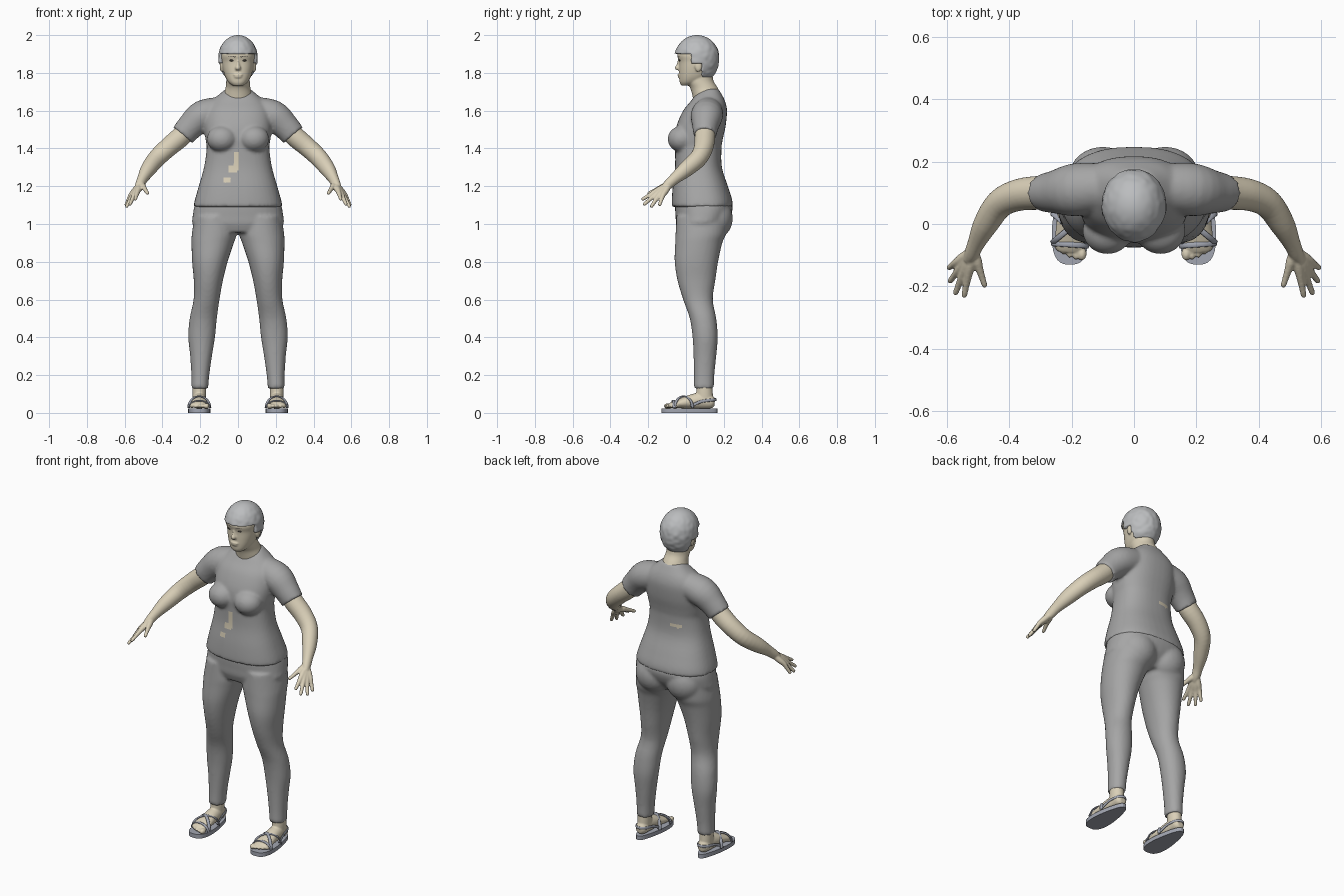
import bpy, bmesh, math
from mathutils import Vector, Matrix, noise

cube = bpy.data.objects.get("Cube")
if cube:
    bpy.data.objects.remove(cube)


def material(name, rgb):
    m = bpy.data.materials.new(name)
    m.use_nodes = True
    m.diffuse_color = (*rgb, 1)
    for node in m.node_tree.nodes:
        if node.type == 'BSDF_PRINCIPLED':
            node.inputs["Base Color"].default_value = (*rgb, 1)
            node.inputs["Roughness"].default_value = 0.8
    return m


SKIN = material("skin", (0.70, 0.63, 0.48))
FABRIC = material("grey fabric", (0.38, 0.38, 0.38))
HAIR = material("light grey hair", (0.50, 0.51, 0.52))
SANDAL = material("blue grey sandal", (0.36, 0.38, 0.44))
DARK = material("dark eye", (0.09, 0.08, 0.07))


def resample(rows, k=4):
    """Catmull-Rom smoothing of rows of numbers."""
    out = []
    for i in range(len(rows) - 1):
        a, b, c, d = (rows[max(0, min(len(rows) - 1, j))] for j in range(i - 1, i + 3))
        for s in range(k):
            t = s / k
            out.append([0.5 * (2 * q + (r - p) * t + (2*p - 5*q + 4*r - w) * t*t
                               + (3*q - p - 3*r + w) * t**3)
                        for p, q, r, w in zip(a, b, c, d)])
    return out + [list(rows[-1])]


def loft(bm, rows, flat=False, n=28, power=2.0):
    """Closed tube through rows of x, y, z, radius u, radius v."""
    rows = resample(rows)
    rings = []
    for i, (x, y, z, ru, rv) in enumerate(rows):
        c, u, v = Vector((x, y, z)), Vector((1, 0, 0)), Vector((0, 1, 0))
        if not flat:
            t = Vector(rows[min(i + 1, len(rows) - 1)][:3]) - Vector(rows[max(i - 1, 0)][:3])
            t.normalize()
            u = t.cross(Vector((0, 0, 1))).normalized()
            v = u.cross(t)
        ring = []
        for j in range(n):
            a = math.tau * j / n
            ca, sa = math.cos(a), math.sin(a)
            e = 2 / power
            ring.append(bm.verts.new(c + u * ru * math.copysign(abs(ca)**e, ca)
                                     + v * rv * math.copysign(abs(sa)**e, sa)))
        rings.append(ring)
    for a, b in zip(rings, rings[1:]):
        for j in range(n):
            bm.faces.new((a[j], a[(j + 1) % n], b[(j + 1) % n], b[j]))
    bm.faces.new(rings[0][::-1])
    bm.faces.new(rings[-1])


def boxes(bm, rows, power=2.3):
    """Upright loft from rows of z, x min, x max, y front, y back."""
    loft(bm, [((a + b) / 2, (f + k) / 2, z, (b - a) / 2, (k - f) / 2)
              for z, a, b, f, k in rows], True, 40, power)


def centred(bm, rows, power=2.3):
    boxes(bm, [(z, -h, h, f, k) for z, h, f, k in rows], power)


def ball(bm, centre, radii):
    bmesh.ops.create_uvsphere(bm, u_segments=24, v_segments=16, radius=1,
                              matrix=Matrix.Translation(centre) @ Matrix.Diagonal((*radii, 1)))


def mirror(bm):
    new = bmesh.ops.duplicate(bm, geom=bm.verts[:] + bm.edges[:] + bm.faces[:])["geom"]
    for v in new:
        if isinstance(v, bmesh.types.BMVert):
            v.co.x *= -1


def finish(bm, name, mats, voxel=None, smooth=3):
    bmesh.ops.recalc_face_normals(bm, faces=bm.faces[:])
    me = bpy.data.meshes.new(name)
    bm.to_mesh(me)
    bm.free()
    ob = bpy.data.objects.new(name, me)
    bpy.context.scene.collection.objects.link(ob)
    if voxel:
        r = ob.modifiers.new("blend", 'REMESH')
        r.mode, r.voxel_size = 'VOXEL', voxel
        s = ob.modifiers.new("soften", 'SMOOTH')
        s.factor, s.iterations = 0.5, smooth
        bpy.context.view_layer.update()
        dg = bpy.context.evaluated_depsgraph_get()
        ob.data = bpy.data.meshes.new_from_object(ob.evaluated_get(dg))
        ob.modifiers.clear()
        ob.data.name = name
    ob.data.materials.clear()
    for m in mats:
        ob.data.materials.append(m)
    for p in ob.data.polygons:
        p.use_smooth = True
    return ob


# Shirt: sleeves and bust mirrored, then the trunk
bm = bmesh.new()
loft(bm, [(.08, .12, 1.60, .075, .075), (.185, .11, 1.573, .085, .083),
          (.25, .103, 1.518, .07, .072), (.292, .10, 1.47, .06, .066)])
ball(bm, (.085, -.022, 1.45), (.08, .075, .07))
mirror(bm)
centred(bm, [(1.09, .236, -.075, .248), (1.13, .228, -.075, .244), (1.2, .208, -.07, .222),
             (1.3, .18, -.058, .19), (1.4, .166, -.058, .188), (1.45, .172, -.06, .195),
             (1.52, .178, -.05, .21), (1.6, .17, -.015, .217), (1.65, .14, .025, .207),
             (1.69, .095, .055, .187), (1.715, .065, .085, .172)], 2.4)
shirt = finish(bm, "shirt", [FABRIC, SKIN], .009, 4)

# Worn patches on the belly and back
patches = [(-.022, .004, 1.28, 1.38, -1), (-.05, .0, 1.27, 1.31, -1),
           (-.08, -.04, 1.22, 1.245, -1), (-.09, -.02, 1.35, 1.375, 1)]
for p in shirt.data.polygons:
    x, y, z = p.center
    if any(a < x < b and c < z < d and (y - .08) * s > 0 for a, b, c, d, s in patches):
        p.material_index = 1

# Trousers
bm = bmesh.new()
boxes(bm, [(1.04, .01, .23, -.05, .22), (.95, .006, .244, -.055, .212), (.9, .022, .246, -.057, .192),
           (.8, .055, .243, -.06, .17), (.7, .08, .234, -.045, .155), (.6, .098, .235, -.015, .142),
           (.5, .112, .256, .02, .16), (.4, .122, .263, .035, .168), (.3, .138, .253, .04, .16),
           (.2, .152, .247, .042, .15), (.13, .158, .247, .04, .148)], 2.1)
ball(bm, (.1, .15, 1.03), (.11, .098, .11))
mirror(bm)
centred(bm, [(1.14, .218, -.055, .228), (1.09, .232, -.058, .247), (1.04, .24, -.055, .235),
             (1.0, .24, -.052, .21), (.955, .19, -.035, .17)])
finish(bm, "trousers", [FABRIC], .01)

# Arms with hands
bm = bmesh.new()
loft(bm, [(.25, .10, 1.525, .048, .048), (.30, .10, 1.465, .054, .054), (.37, .093, 1.405, .051, .051),
          (.43, .065, 1.348, .046, .048), (.475, .0, 1.29, .040, .042), (.505, -.06, 1.24, .028, .03),
          (.52, -.095, 1.208, .024, .026), (.53, -.115, 1.19, .018, .02)])
wrist = Vector((.515, -.085, 1.212))
digits = [((.532, -.165, 1.17), (.545, -.235, 1.128)), ((.548, -.16, 1.157), (.574, -.226, 1.1)),
          ((.56, -.145, 1.15), (.592, -.186, 1.088)), ((.567, -.122, 1.153), (.596, -.142, 1.096)),
          ((.497, -.14, 1.19), (.477, -.202, 1.16))]
for knuckle, tip in digits:
    k, t = Vector(knuckle), Vector(tip)
    path = [(wrist, .016), (wrist.lerp(k, .6), .017), (k, .0135), (k.lerp(t, .5), .0105),
            (k.lerp(t, .9), .009), (t, .005)]
    loft(bm, [(*c, r, r) for c, r in path], n=14)
mirror(bm)
finish(bm, "arms", [SKIN], .0045, 2)

# Feet with toes
CX = .205
bm = bmesh.new()
loft(bm, [(CX, .152, .055, .018, .02), (CX, .135, .057, .033, .034), (CX, .09, .065, .037, .044),
          (CX, .03, .06, .041, .038), (CX, -.03, .05, .047, .026), (CX, -.07, .042, .047, .018),
          (CX, -.088, .038, .04, .012)])
boxes(bm, [(.22, .165, .24, .055, .135), (.13, .168, .242, .055, .14), (.06, .17, .24, .05, .145)], 2)
for i in range(5):
    r = .015 if i == 0 else .0105
    ball(bm, (.167 + .0195 * i, -.095 + .004 * i * i / 2, .036), (r, .022, r))
mirror(bm)
finish(bm, "feet", [SKIN], .0045, 2)

# Sandal soles
bm = bmesh.new()
outline = []
for i in range(40):
    a = math.tau * i / 40
    y = .0175 + .148 * math.sin(a)
    c = math.cos(a)
    outline.append(bm.verts.new((CX + math.copysign(abs(c)**.7, c) * (.057 - .13 * y), y, 0)))
base = bm.faces.new(outline)
top = bmesh.ops.extrude_face_region(bm, geom=[base])["geom"]
for v in top:
    if isinstance(v, bmesh.types.BMVert):
        v.co.z = .024
mirror(bm)
soles = finish(bm, "sandal_soles", [SANDAL])
bpy.ops.object.select_all(action='DESELECT')
soles.select_set(True)
bpy.context.view_layer.objects.active = soles
bpy.ops.object.shade_smooth_by_angle()

# Sandal straps: crossing pair, toe band and heel loop
bm = bmesh.new()
for ya, yb, h in [(-.06, .035, .062), (.035, -.06, .062), (-.07, -.062, .039)]:
    ts = [-math.cos(math.pi * i / 8) for i in range(9)]
    loft(bm, [(CX + .057 * t, ya + (yb - ya) * (t + 1) / 2, .026 + h * math.sqrt(max(0, 1 - t * t)),
               .009, .004) for t in ts], n=12)
loft(bm, [(CX + dx, y, z, .004, .008) for dx, y, z in
          [(-.05, .025, .035), (-.043, .08, .06), (-.03, .137, .068), (0, .158, .07),
           (.03, .137, .068), (.043, .08, .06), (.05, .025, .035)]], n=12)
mirror(bm)
finish(bm, "sandal_straps", [SANDAL])

# Head with ears, nose, lips and neck
bm = bmesh.new()
centred(bm, [(1.733, .028, -.024, .03), (1.75, .05, -.033, .08), (1.78, .068, -.036, .12),
             (1.82, .08, -.037, .145), (1.86, .086, -.038, .155), (1.9, .09, -.046, .158),
             (1.95, .075, -.02, .14), (1.98, .04, .02, .1)])
centred(bm, [(1.6, .08, .05, .19), (1.68, .076, .034, .186), (1.72, .066, .022, .168),
             (1.76, .062, .0, .145), (1.81, .06, .01, .14)], 2)
centred(bm, [(1.876, .008, -.041, 0), (1.845, .011, -.05, 0), (1.828, .017, -.06, 0),
             (1.815, .015, -.053, 0)], 2)
ball(bm, (0, -.037, 1.79), (.023, .008, .006))
ball(bm, (0, -.036, 1.779), (.019, .008, .006))
for s in (-1, 1):
    ball(bm, (s * .087, .066, 1.835), (.01, .019, .03))
finish(bm, "head", [SKIN], .005, 2)

# Eyes and brows
bm = bmesh.new()
ball(bm, (.033, -.033, 1.866), (.012, .005, .005))
loft(bm, [(.014, -.041, 1.884, .004, .003), (.035, -.037, 1.889, .004, .003),
          (.053, -.027, 1.884, .003, .002)], n=10)
mirror(bm)
finish(bm, "eyes_and_brows", [DARK])

# Short hair: a lumpy cap tucked in around the face, ears and nape
bm = bmesh.new()
bmesh.ops.create_uvsphere(bm, u_segments=96, v_segments=64, radius=1)
centre = Vector((0, .058, 1.88))
for v in bm.verts:
    d = v.co.copy()
    f = max(.1, 1 - d.z * d.z)**-.2 if d.z < 0 else 1
    f *= 1 + .03 * noise.noise(d * 4.5)
    p = centre + Vector((d.x * .104 * f, d.y * .118 * f, d.z * .12))
    edge = 1.9 if p.y < .025 else 1.85 if p.y < .085 else 1.775
    v.co = p if p.z > edge else centre + (p - centre) * .68
finish(bm, "hair", [HAIR])
